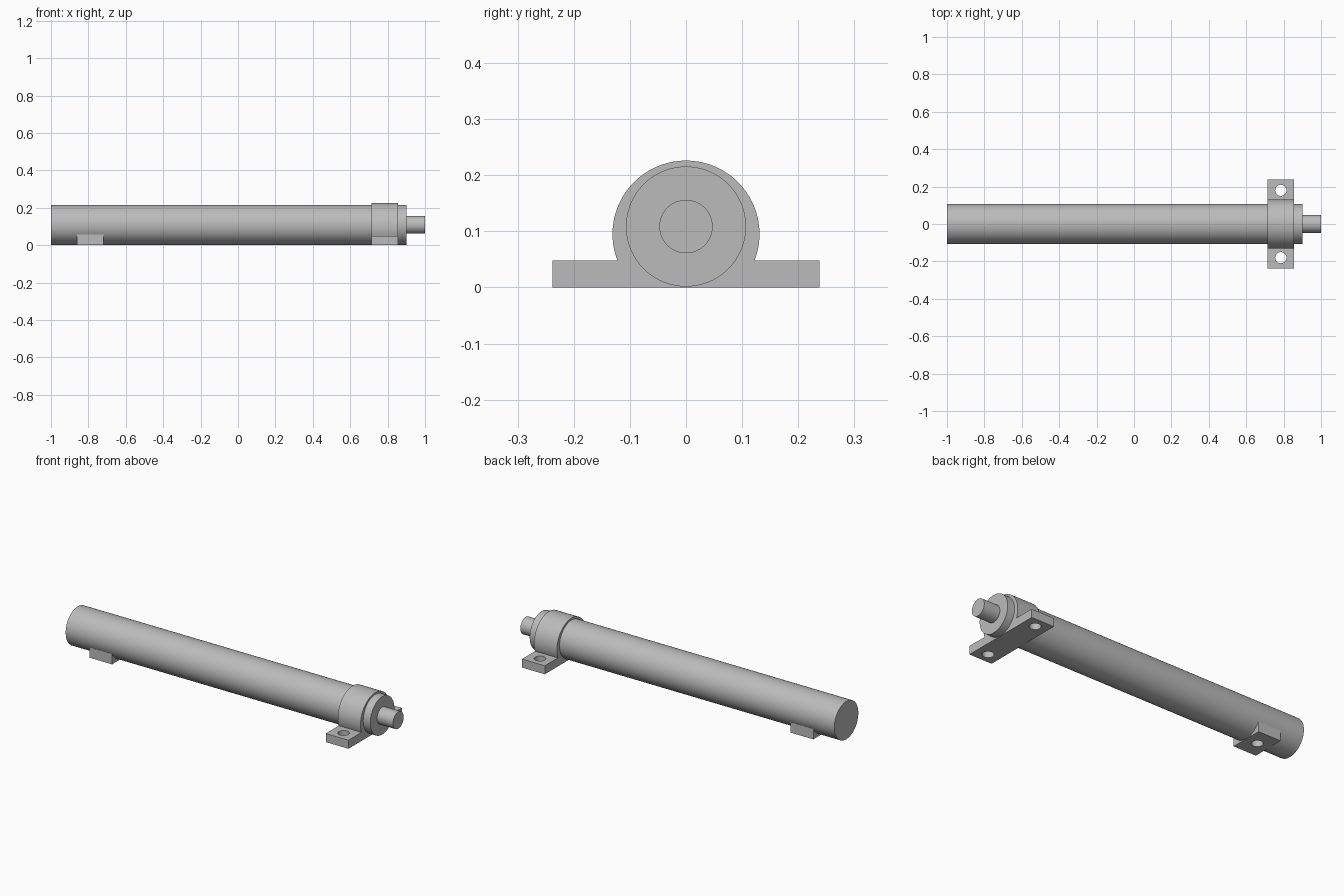
import bpy
import bmesh
from math import sin, cos, asin, pi, radians
from mathutils import Matrix, Vector

cube = bpy.data.objects.get("Cube")
if cube:
    bpy.data.objects.remove(cube, do_unlink=True)

metal = bpy.data.materials.new("grey metal")
metal.use_nodes = True
metal.diffuse_color = (0.5, 0.5, 0.5, 1)
metal.node_tree.nodes["Principled BSDF"].inputs["Base Color"].default_value = (0.5, 0.5, 0.5, 1)

AXIS_Z = 0.1085      # height of the tube axis
HOLE_R = 0.03        # bolt hole radius
CLAMP_X = 0.785      # centre of the clamp
FOOT_X = -0.79       # centre of the foot
BLOCK = 0.142        # length of clamp and foot along the tube


def make_object(name, bm):
    bmesh.ops.recalc_face_normals(bm, faces=bm.faces)
    mesh = bpy.data.meshes.new(name)
    bm.to_mesh(mesh)
    bm.free()
    mesh.materials.append(metal)
    obj = bpy.data.objects.new(name, mesh)
    bpy.context.collection.objects.link(obj)
    return obj


def extrude_x(name, outline, x0, x1):
    """Extrude a (y, z) outline along x."""
    bm = bmesh.new()
    face = bm.faces.new([bm.verts.new((x0, y, z)) for y, z in outline])
    result = bmesh.ops.extrude_face_region(bm, geom=[face])
    verts = [v for v in result["geom"] if isinstance(v, bmesh.types.BMVert)]
    bmesh.ops.translate(bm, verts=verts, vec=Vector((x1 - x0, 0, 0)))
    return make_object(name, bm)


def circle(radius, z, sides=96):
    return [(radius * cos(2 * pi * i / sides), z + radius * sin(2 * pi * i / sides))
            for i in range(sides)]


def drill(obj, x, y, top):
    """Bore a vertical bolt hole from below up to the given height."""
    bm = bmesh.new()
    bmesh.ops.create_cone(bm, cap_ends=True, segments=32, radius1=HOLE_R, radius2=HOLE_R,
                          depth=top + 0.1, matrix=Matrix.Translation((x, y, (top - 0.1) / 2)))
    cutter = make_object("hole_cutter", bm)
    cutter.hide_render = True
    mod = obj.modifiers.new("bolt_hole", "BOOLEAN")
    mod.operation = "DIFFERENCE"
    mod.solver = "EXACT"
    mod.object = cutter
    bpy.context.view_layer.objects.active = obj
    bpy.ops.object.modifier_apply(modifier=mod.name)
    bpy.data.objects.remove(cutter, do_unlink=True)


# Cylinder body and piston rod
tube = extrude_x("tube", circle(0.107, AXIS_Z), -1, 0.9)
rod = extrude_x("rod", circle(0.0475, AXIS_Z, 64), 0.88, 1)

# Clamp: a round saddle rising from a flat bolted plate
saddle_r, saddle_z, plate_w, plate_h = 0.131, 0.095, 0.238, 0.048
start = asin((plate_h - saddle_z) / saddle_r)
steps = 72
arc = [start + (pi - 2 * start) * i / steps for i in range(steps + 1)]
outline = [(-plate_w, 0), (plate_w, 0), (plate_w, plate_h)]
outline += [(saddle_r * cos(a), saddle_z + saddle_r * sin(a)) for a in arc]
outline += [(-plate_w, plate_h)]
clamp = extrude_x("clamp", outline, CLAMP_X - BLOCK / 2, CLAMP_X + BLOCK / 2)
for side in (-1, 1):
    drill(clamp, CLAMP_X, side * 0.18, 0.1)

# Foot: a block under the far end with a blind hole running into the tube
foot_w, foot_h = 0.095, 0.058
foot = extrude_x("foot", [(-foot_w, 0), (foot_w, 0), (foot_w, foot_h), (-foot_w, foot_h)],
                 FOOT_X - BLOCK / 2, FOOT_X + BLOCK / 2)
for part in (foot, tube):
    drill(part, FOOT_X, 0, 0.05)

# Smooth the round walls and keep the edges sharp
bpy.ops.object.select_all(action="DESELECT")
for part in (tube, rod, clamp, foot):
    part.select_set(True)
bpy.context.view_layer.objects.active = tube
bpy.ops.object.shade_smooth_by_angle(angle=radians(30))
